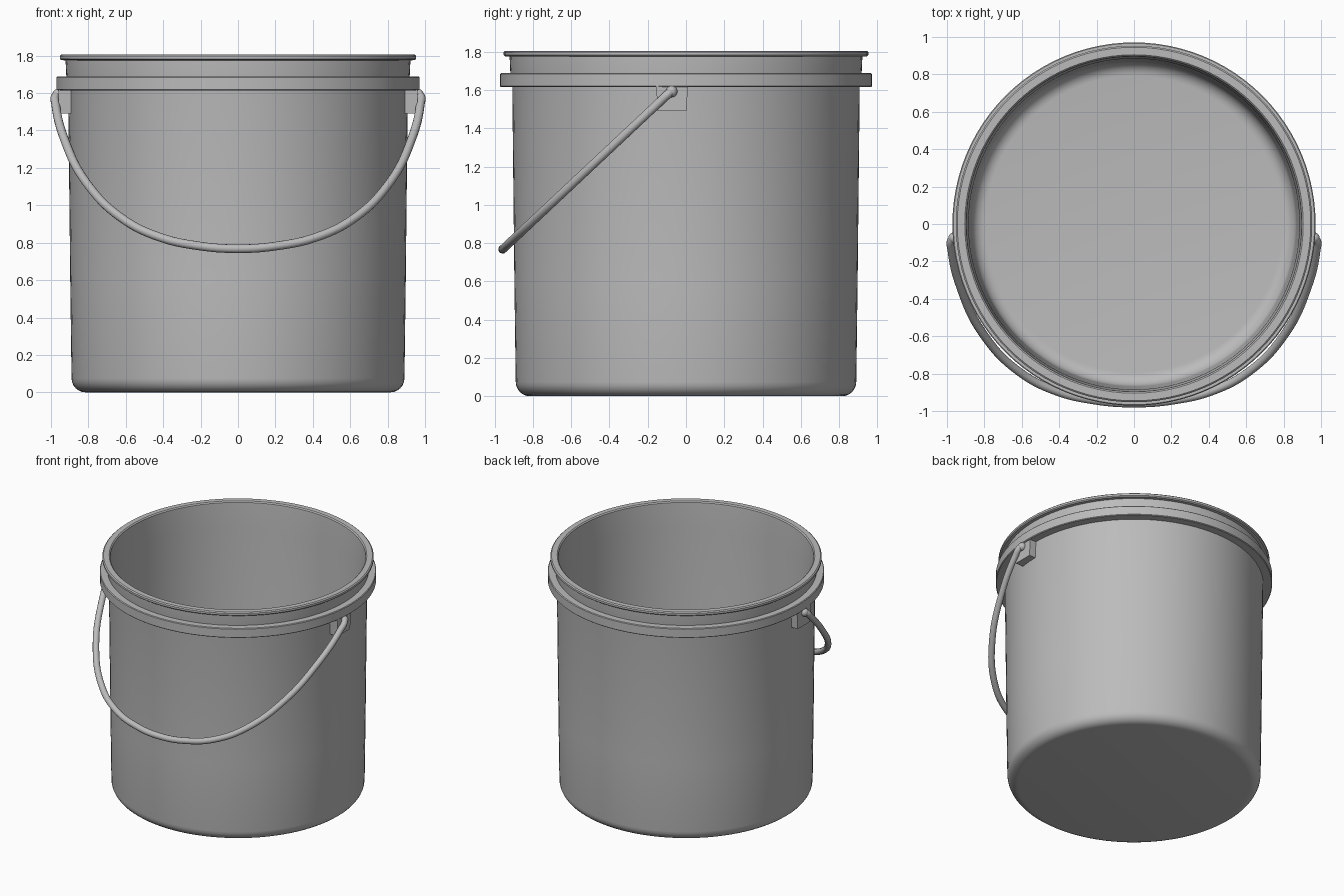
import bpy, bmesh, math
from mathutils import Vector

cube = bpy.data.objects.get("Cube")
if cube:
    bpy.data.objects.remove(cube, do_unlink=True)

grey = bpy.data.materials.new("grey plastic")
grey.use_nodes = True
COLOUR = (0.5, 0.5, 0.5, 1)
grey.diffuse_color = COLOUR
grey.node_tree.nodes["Principled BSDF"].inputs["Base Color"].default_value = COLOUR


def finish(name, bm, angle=35):
    bmesh.ops.recalc_face_normals(bm, faces=bm.faces)
    mesh = bpy.data.meshes.new(name)
    bm.to_mesh(mesh)
    bm.free()
    obj = bpy.data.objects.new(name, mesh)
    bpy.context.collection.objects.link(obj)
    mesh.materials.append(grey)
    bpy.ops.object.select_all(action='DESELECT')
    obj.select_set(True)
    bpy.context.view_layer.objects.active = obj
    bpy.ops.object.shade_smooth_by_angle(angle=math.radians(angle))
    return obj


def lathe(name, profile, steps=96, closed=False):
    """Spin an (r, z) profile around the z axis."""
    bm = bmesh.new()
    verts = [bm.verts.new((r, 0, z)) for r, z in profile]
    pairs = list(zip(verts, verts[1:])) + ([(verts[-1], verts[0])] if closed else [])
    edges = [bm.edges.new(p) for p in pairs]
    bmesh.ops.spin(bm, geom=verts + edges, cent=(0, 0, 0), axis=(0, 0, 1),
                   angle=math.tau, steps=steps, use_duplicate=False)
    bmesh.ops.remove_doubles(bm, verts=bm.verts, dist=0.0005)
    return finish(name, bm)


def fillet(r, z, rad, n=6):
    """Rounded bottom corner, from the floor up to the wall."""
    return [(r - rad + rad * math.sin(a), z + rad - rad * math.cos(a))
            for a in (i * math.pi / 2 / n for i in range(n + 1))]


# Hollow body: outer wall, overhanging lip, inner wall and floor
outer = [(0, 0)] + fillet(0.89, 0, 0.075) + [(0.897, 0.6), (0.908, 1.62)]
lip = [(0.918, 1.69), (0.922, 1.775), (0.945, 1.776), (0.953, 1.783),
       (0.953, 1.798), (0.945, 1.805), (0.905, 1.805), (0.897, 1.797)]
inner = [(0.885, 1.6)] + fillet(0.868, 0.025, 0.075)[::-1] + [(0, 0.025)]
lathe("bucket_body", outer + lip + inner)

# Stiffening band below the lip
lathe("stiffening_band", [(0.895, 1.615), (0.966, 1.615), (0.971, 1.62), (0.971, 1.684),
                          (0.966, 1.689), (0.895, 1.689)], closed=True)

# Handle mounts, one per side
for side, name in ((1, "left_handle_mount"), (-1, "right_handle_mount")):
    bm = bmesh.new()
    bmesh.ops.create_cube(bm, size=1)
    for v in bm.verts:
        top = v.co.z > 0
        v.co = Vector((side * (0.925 + v.co.x * 0.07),
                       -0.073 + v.co.y * (0.166 if top else 0.15),
                       1.62 if top else 1.49))
    finish(name, bm)

# Handle: a bowed round rod lying in a tilted plane, ends turned into the mounts
half = [(0.92, 1.597), (0.955, 1.597), (0.975, 1.585), (0.975, 1.54), (0.925, 1.345),
        (0.81, 1.12), (0.62, 0.93), (0.42, 0.83), (0.21, 0.783)]
path = half + [(0, 0.768)] + [(-x, z) for x, z in reversed(half)]
curve = bpy.data.curves.new("handle", 'CURVE')
curve.dimensions = '3D'
curve.bevel_depth = 0.023
curve.bevel_resolution = 4
curve.resolution_u = 8
curve.use_fill_caps = True
spline = curve.splines.new('BEZIER')
spline.bezier_points.add(len(path) - 1)
for point, (x, z) in zip(spline.bezier_points, path):
    point.co = (x, -0.075 - (1.597 - z) * 1.065, z)
    point.handle_left_type = point.handle_right_type = 'AUTO'
handle = bpy.data.objects.new("handle", curve)
bpy.context.collection.objects.link(handle)
curve.materials.append(grey)

# Rounded knob on each handle end
for side, name in ((1, "left_handle_end"), (-1, "right_handle_end")):
    bm = bmesh.new()
    bmesh.ops.create_uvsphere(bm, u_segments=16, v_segments=10, radius=0.03)
    for v in bm.verts:
        v.co += Vector((side * 0.963, -0.075, 1.592))
    finish(name, bm, 60)
